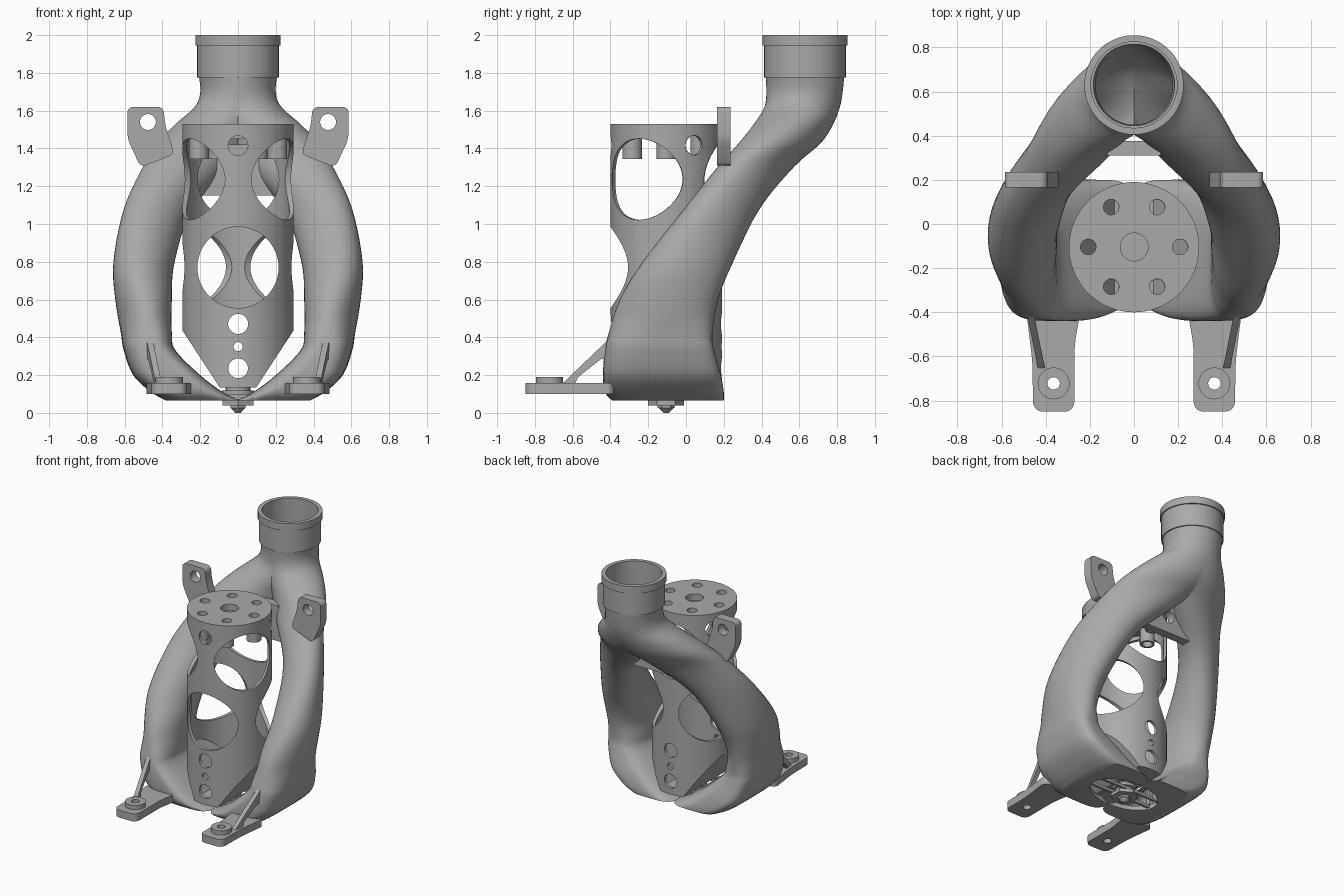
import bpy, bmesh
from math import sin, cos, pi, asin, radians
from mathutils import Vector, Matrix

old = bpy.data.objects.get("Cube")
if old:
    bpy.data.objects.remove(old)

grey = bpy.data.materials.new("plain grey")
grey.use_nodes = True
grey.diffuse_color = (0.4, 0.4, 0.4, 1)
grey.node_tree.nodes["Principled BSDF"].inputs["Base Color"].default_value = grey.diffuse_color
parts = []


def finish(name, bm):
    bmesh.ops.recalc_face_normals(bm, faces=bm.faces)
    mesh = bpy.data.meshes.new(name)
    bm.to_mesh(mesh)
    bm.free()
    mesh.materials.append(grey)
    obj = bpy.data.objects.new(name, mesh)
    bpy.context.collection.objects.link(obj)
    return obj


def keep(obj):
    parts.append(obj)
    return obj


def cylinder(name, start, end, r, r_end=None, sides=48):
    start, end = Vector(start), Vector(end)
    axis = end - start
    bm = bmesh.new()
    bmesh.ops.create_cone(bm, cap_ends=True, segments=sides, radius1=r,
                          radius2=r if r_end is None else r_end, depth=axis.length)
    turn = axis.to_track_quat('Z', 'Y').to_matrix().to_4x4()
    bm.transform(Matrix.Translation((start + end) / 2) @ turn)
    return finish(name, bm)


def circle(u, v, r, n=36):
    return [(u + r * cos(2 * pi * k / n), v + r * sin(2 * pi * k / n)) for k in range(n)]


def prism(name, points, axis, a, b, corner=0, hole=None):
    """Extrude a 2D outline along one axis, with rounded corners and a round hole."""
    bm = bmesh.new()

    def tube(outline):
        rings = [[bm.verts.new(p[:axis] + (d,) + p[axis:]) for p in outline] for d in (a, b)]
        for i in range(len(outline)):
            bm.faces.new((rings[0][i - 1], rings[0][i], rings[1][i], rings[1][i - 1]))
        return rings

    rings = tube(points)
    if corner:
        bmesh.ops.bevel(bm, geom=[bm.edges.get(pair) for pair in zip(*rings)], offset=corner,
                        segments=5, profile=0.5, affect='EDGES', clamp_overlap=True)
    if hole:
        tube(circle(*hole))
    # Close both ends, leaving the hole open
    normal = Vector([float(i == axis) for i in range(3)])
    for d in (a, b):
        rim = [e for e in bm.edges if all(abs(v.co[axis] - d) < 1e-5 for v in e.verts)]
        bmesh.ops.triangle_fill(bm, use_beauty=True, edges=rim, normal=normal)
    return finish(name, bm)


def volume(mesh):
    bm = bmesh.new()
    bm.from_mesh(mesh)
    result = bm.calc_volume()
    bm.free()
    return abs(result)


def combine(obj, tool, op='DIFFERENCE'):
    """Apply a boolean, trying each solver until the volume changes plausibly."""
    before, limit = volume(obj.data), volume(tool.data) * 1.02
    mod = obj.modifiers.new("combine", 'BOOLEAN')
    mod.operation, mod.object = op, tool
    for solver in ('MANIFOLD', 'EXACT', 'FLOAT'):
        mod.solver = solver
        bpy.context.view_layer.update()
        graph = bpy.context.evaluated_depsgraph_get()
        mesh = bpy.data.meshes.new_from_object(obj.evaluated_get(graph))
        change = volume(mesh) - before
        if 1e-6 < (change if op == 'UNION' else -change) < limit:
            break
        tool.data.transform(Matrix.Translation((.0007, .0011, .0009)))
    obj.modifiers.clear()
    obj.data = mesh
    bpy.data.objects.remove(tool)


def drill(obj, start, end, r):
    combine(obj, cylinder("cutter", start, end, r))


def mirrored(obj, name):
    copy = bpy.data.objects.new(name, obj.data.copy())
    copy.data.transform(Matrix.Scale(-1, 4, (1, 0, 0)))
    copy.data.flip_normals()
    bpy.context.collection.objects.link(copy)
    return copy


# Duct outline per height: z, inner x, outer x, front y, back y, diagonal lean
SECTIONS = [
    (1.8, -.2, .21, .42, .84, 0),
    (1.7, -.195, .2, .425, .83, 0),
    (1.62, -.19, .23, .415, .815, -.1),
    (1.53, -.16, .33, .36, .78, -.3),
    (1.43, -.09, .425, .28, .715, -.46),
    (1.3, .03, .505, .165, .57, -.53),
    (1.08, .24, .605, -.01, .39, -.45),
    (.8, .335, .66, -.23, .25, -.2),
    (.6, .35, .65, -.35, .17, .05),
    (.42, .35, .62, -.41, .14, .15),
    (.33, .33, .605, -.43, .15, .15),
    (.2, .2, .555, -.44, .185, .1),
    (.11, .08, .46, -.43, .2, .05),
    (.065, -.02, .38, -.39, .2, 0),
]


def blend(a, b, c, d, t):
    return [q + .5 * t * (r - p + t * (2 * p - 5 * q + 4 * r - s + t * (3 * (q - r) + s - p)))
            for p, q, r, s in zip(a, b, c, d)]


def duct(name, inset):
    last = len(SECTIONS) - 1
    rows = []
    for i in range(last):
        window = [SECTIONS[min(max(i + k, 0), last)] for k in (-1, 0, 1, 2)]
        rows += [blend(*window, s / 5) for s in range(5)]
    rows.append(list(SECTIONS[-1]))
    if inset:
        rows = [r for r in rows if r[0] > .09]
        rows[0][0] += .03
    bm = bmesh.new()
    rings = []
    for z, x0, x1, y0, y1, lean in rows:
        square = 2 + 2.2 * min(max((.5 - z) / .3, 0), 1)
        ring = []
        for k in range(48):
            t = 2 * pi * (k + .5) / 48
            u, v = [(1 if w > 0 else -1) * abs(w) ** (2 / square)
                    for w in (cos(t), sin(t + asin(lean)))]
            ring.append(bm.verts.new(((x0 + x1) / 2 + u * ((x1 - x0) / 2 - inset),
                                      (y0 + y1) / 2 + v * ((y1 - y0) / 2 - inset), z)))
        rings.append(ring)
    for a, b in zip(rings, rings[1:]):
        for k in range(48):
            bm.faces.new((a[k - 1], a[k], b[k], b[k - 1]))
    bm.faces.new(rings[0])
    bm.faces.new(rings[-1])
    return finish(name, bm)


# Forked hollow duct with an open underside around the nozzle
fork = keep(duct("forked_duct", 0))
hollow = duct("hollow", .025)
hollow_twin = mirrored(hollow, "hollow_twin")
combine(fork, mirrored(fork, "duct_twin"), 'UNION')
combine(fork, hollow)
combine(fork, hollow_twin)
outlet = cylinder("outlet", (0, 0, 0), (0, 0, .11), .17)
outlet.data.transform(Matrix.Translation((0, -.11, 0)) @ Matrix.Diagonal((1.6, 1, 1, 1)))
combine(fork, outlet)

# Inlet collar with a lip
collar = keep(cylinder("inlet_collar", (0, .63, 1.775), (0, .63, 1.96), .216, sides=64))
combine(collar, cylinder("lip", (0, .63, 1.945), (0, .63, 2), .225, sides=64), 'UNION')
drill(collar, (0, .63, 1.7), (0, .63, 2.1), .195)

# Tool housing: round shell with a wedge-shaped lower end
CY = -.105


def housing_solid(name, r, low, high, inset):
    bm = bmesh.new()
    bmesh.ops.create_cone(bm, cap_ends=True, segments=72, radius1=r, radius2=r, depth=high - low)
    bm.transform(Matrix.Translation((0, CY, (low + high) / 2)))
    for side in (1, -1):
        cut = bmesh.ops.bisect_plane(bm, geom=bm.verts[:] + bm.edges[:] + bm.faces[:],
                                     plane_co=(side * (.1 - inset), 0, .14),
                                     plane_no=(side * .29, 0, -.19), clear_outer=True)
        edges = [e for e in cut["geom_cut"] if isinstance(e, bmesh.types.BMEdge)]
        bmesh.ops.edgeloop_fill(bm, edges=edges)
    return finish(name, bm)


housing = keep(housing_solid("tool_housing", .295, .135, 1.53, 0))
combine(housing, housing_solid("cavity", .272, .16, 1.48, .025))
for k in range(6):
    a = radians(60 * k)
    out = Vector((sin(a), -cos(a), 0))
    # Large windows alternate between two heights, with small ports above the low ones
    base = Vector((0, CY, 1.235 if k % 2 else .77))
    drill(housing, base + out * .14, base + out * .5, .215)
    if k % 2 == 0:
        base.z = 1.415
        drill(housing, base + out * .14, base + out * .5, .052)
for z, r in ((.47, .053), (.35, .024), (.235, .052)):
    drill(housing, (0, -.6, z), (0, .4, z), r)

# Screw posts under the lid, drilled from above
drill(housing, (0, CY, 1.4), (0, CY, 1.6), .063)
for k in range(6):
    a = radians(60 * k)
    x, y = .208 * cos(a), CY + .208 * sin(a)
    keep(prism("screw_post", circle(x, y, .052), 2, 1.345, 1.49, hole=(x, y, .035)))
    drill(housing, (x, y, 1.4), (x, y, 1.6), .035)

# Nozzle with washer, and the ribs that hold it
keep(cylinder("nozzle_neck", (0, CY, .06), (0, CY, .14), .065))
keep(cylinder("nozzle_flange", (0, CY, .095), (0, CY, .118), .085))
keep(cylinder("nozzle_nut", (0, CY, .04), (0, CY, .066), .095, sides=6))
keep(cylinder("nozzle_body", (0, CY, .025), (0, CY, .045), .045, sides=6))
keep(cylinder("nozzle_tip", (0, CY, 0), (0, CY, .027), .014, .04, sides=24))
for y in (CY - .05, CY + .05):
    keep(prism("nozzle_rib", [(-.3, .075), (.3, .075), (.3, .095), (-.3, .095)], 1, y - .01, y + .01))

# Drilled web plate between the duct arms
keep(prism("web_plate", [(-.12, 1.42), (.12, 1.42), (.23, 1.15), (-.23, 1.15)], 1, .31, .375,
           hole=(0, 1.28, .05)))

# Upper mounting ears
ear = keep(prism("left_mounting_ear", [(.395, 1.62), (.585, 1.62), (.585, 1.45), (.515, 1.3),
                                       (.335, 1.37), (.385, 1.52)], 1, .165, .235, .03,
                 hole=(.477, 1.54, .042)))
keep(mirrored(ear, "right_mounting_ear"))

# Front feet with drilled bosses
foot = keep(prism("left_foot", [(.27, -.85), (.457, -.85), (.46, -.62), (.49, -.38),
                                (.24, -.38), (.27, -.55)], 2, .1, .157, .045,
                  hole=(.364, -.722, .028)))
keep(mirrored(foot, "right_foot"))
boss = keep(prism("left_boss", circle(.364, -.722, .072), 2, .15, .19, hole=(.364, -.722, .028)))
keep(mirrored(boss, "right_boss"))

# Slanted struts bracing the feet to the ducts
strut = keep(prism("left_strut", [(-.66, .15), (-.59, .15), (-.57, .19), (-.45, .285), (-.38, .28),
                                  (-.38, .42), (-.43, .37)], 0, -.016, .016))
for v in strut.data.vertices:
    v.co.x += .42 + (v.co.y + .65) * .2
keep(mirrored(strut, "right_strut"))

# Shade curves smoothly while keeping hard edges crisp
bpy.ops.object.select_all(action='DESELECT')
for obj in parts:
    obj.select_set(True)
bpy.context.view_layer.objects.active = parts[0]
bpy.ops.object.shade_smooth_by_angle(angle=radians(32))
